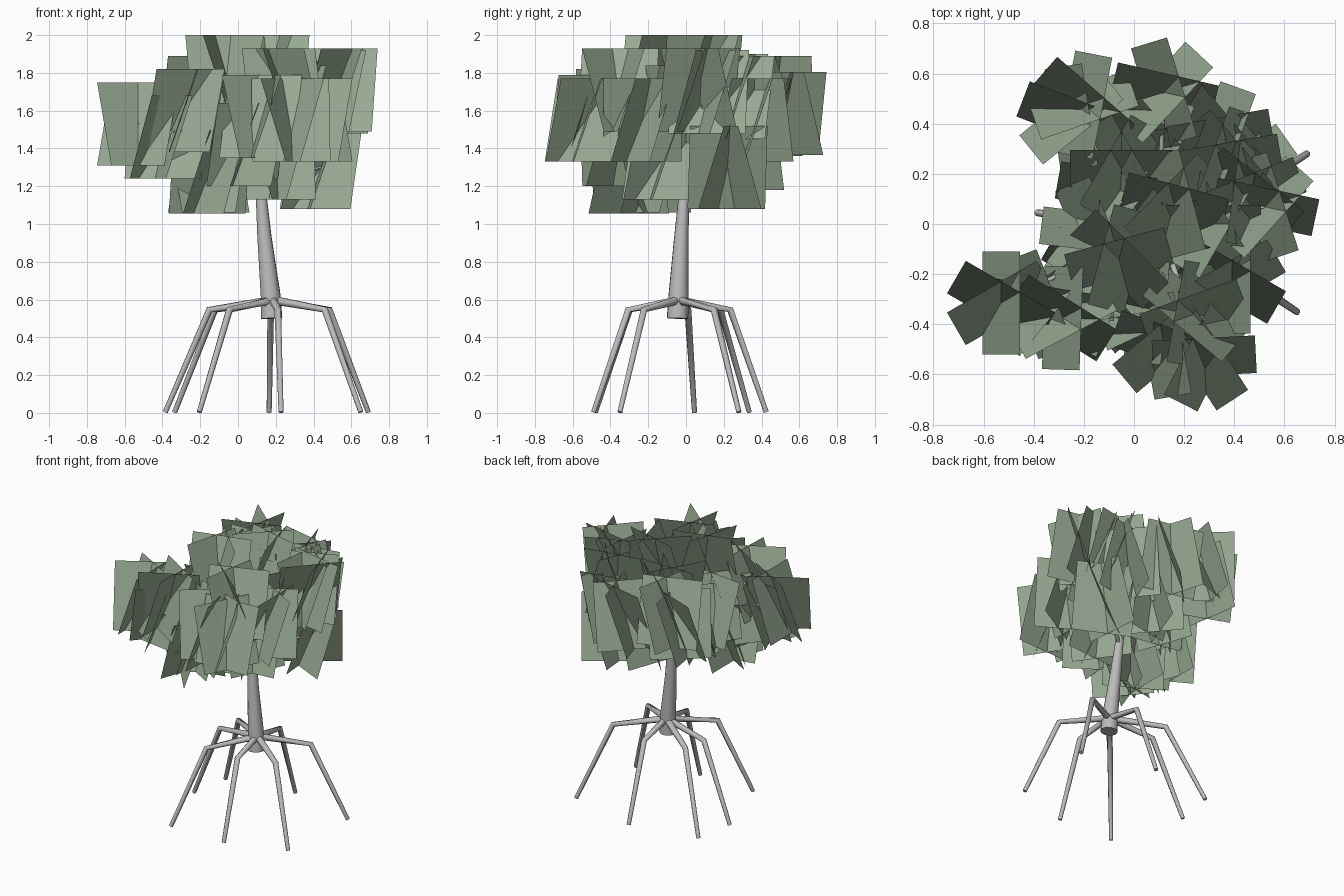
import bpy, bmesh, math
from mathutils import Vector

if "Cube" in bpy.data.objects:
    bpy.data.objects.remove(bpy.data.objects["Cube"])


def material(name, rgb):
    m = bpy.data.materials.new(name)
    m.diffuse_color = (*rgb, 1)
    m.use_nodes = True
    m.node_tree.nodes["Principled BSDF"].inputs["Base Color"].default_value = m.diffuse_color
    return m


BARK = material("grey bark", (0.50, 0.50, 0.50))
LEAF = material("sage leaf", (0.315, 0.405, 0.295))


def make_object(name, bm, mat):
    me = bpy.data.meshes.new(name)
    bm.to_mesh(me)
    bm.free()
    me.materials.append(mat)
    ob = bpy.data.objects.new(name, me)
    bpy.context.collection.objects.link(ob)
    return ob


def tube(name, pts, radii, sides=10):
    """Tapered capped tube through a list of points."""
    pts = [Vector(p) for p in pts]
    bm = bmesh.new()
    rings = []
    for i, p in enumerate(pts):
        d = (pts[min(i + 1, len(pts) - 1)] - pts[max(i - 1, 0)]).normalized()
        u = d.cross(Vector((0.31, 0.95, 0.02))).normalized()
        v = d.cross(u)
        rings.append([bm.verts.new(p + radii[i] * (u * math.cos(t) + v * math.sin(t)))
                      for t in (2 * math.pi * k / sides for k in range(sides))])
    for a, b in zip(rings, rings[1:]):
        for k in range(sides):
            bm.faces.new((a[k], a[(k + 1) % sides], b[(k + 1) % sides], b[k]))
    bm.faces.new(rings[0][::-1])
    bm.faces.new(rings[-1])
    bmesh.ops.recalc_face_normals(bm, faces=bm.faces)
    for f in bm.faces:
        f.smooth = len(f.verts) == 4
    return make_object(name, bm, BARK)


# Trunk, leaning slightly to the left
tube("trunk",
     [(0.178, -0.045, 0.5), (0.173, -0.04, 0.62), (0.14, -0.025, 0.93),
      (0.123, -0.01, 1.15), (0.1, 0, 1.38), (0.07, 0, 1.65)],
     [0.057, 0.053, 0.038, 0.029, 0.022, 0.012], 14)

# Stilt roots: out from the hub, then bent down at a knee
HUB = Vector((0.185, -0.04, 0.597))
FEET = [(0.69, 0.28), (0.65, -0.35), (-0.385, 0.045), (-0.335, 0.335),
        (-0.205, -0.48), (0.165, 0.425), (0.228, -0.49)]
for i, (x, y) in enumerate(FEET):
    foot = Vector((x, y, 0.004))
    knee = HUB.lerp(foot, 0.59)
    knee.z = 0.546
    tube(f"stilt_root_{i + 1}", [HUB, knee, foot], [0.023, 0.019, 0.014], 8)

# Leaf clusters: x, y, z of the centre, heading of the first card in degrees
CLUSTERS = [
    (-0.53, -0.315, 1.53, 90), (-0.285, -0.375, 1.60, 28), (-0.385, -0.32, 1.46, 51),
    (-0.20, 0.475, 1.67, 19), (-0.25, 0.425, 1.58, 39),
    (0.12, 0.525, 1.585, 47), (0.345, 0.35, 1.55, 70), (0.38, 0.25, 1.67, 130),
    (0.522, 0.068, 1.71, 48), (0.44, 0.22, 1.30, 35), (0.47, 0.12, 1.70, 142),
    (0.39, -0.23, 1.55, 90), (0.12, -0.485, 1.57, 100), (0.28, -0.53, 1.55, 123),
    (0.24, -0.36, 1.71, 200), (-0.15, -0.31, 1.275, 10), (-0.165, -0.03, 1.50, 353),
    (-0.06, -0.14, 1.78, 135), (0.16, 0.08, 1.78, 105), (-0.05, 0.22, 1.68, 120),
    (0.10, 0.30, 1.40, 70), (0.20, -0.12, 1.35, 125), (-0.10, 0.14, 1.45, 50),
    (0.05, -0.35, 1.42, 25), (0.30, 0.00, 1.62, 60), (-0.155, -0.18, 1.28, 90),
]

# Foliage: three crossing tilted cards in every cluster
LENGTH, RUN, HEIGHT = 0.412, 0.15, 0.44
bm = bmesh.new()
for x, y, z, deg in CLUSTERS:
    c = Vector((x, y, z))
    for k in range(3):
        a = math.radians(deg + 60 * k)
        along = Vector((math.cos(a), math.sin(a), 0)) * LENGTH / 2
        up = Vector((math.sin(a) * RUN, -math.cos(a) * RUN, HEIGHT)) / 2
        bm.faces.new([bm.verts.new(c + along * s + up * t)
                      for s, t in ((-1, -1), (1, -1), (1, 1), (-1, 1))])
make_object("foliage", bm, LEAF)

# A few thin branches from the trunk to the outer clusters
for i in (0, 4, 5, 8, 9, 11, 13, 15):
    tip = Vector(CLUSTERS[i][:3])
    base = Vector((0.12, -0.01, 1.17)).lerp(Vector((0.08, 0, 1.55)),
                                            max(0, min(1, (tip.z - 1.35) / 0.4)))
    mid = base.lerp(tip, 0.5) + Vector((0, 0, 0.03))
    tube(f"branch_{i + 1}", [base, mid, tip], [0.014, 0.011, 0.007], 6)
